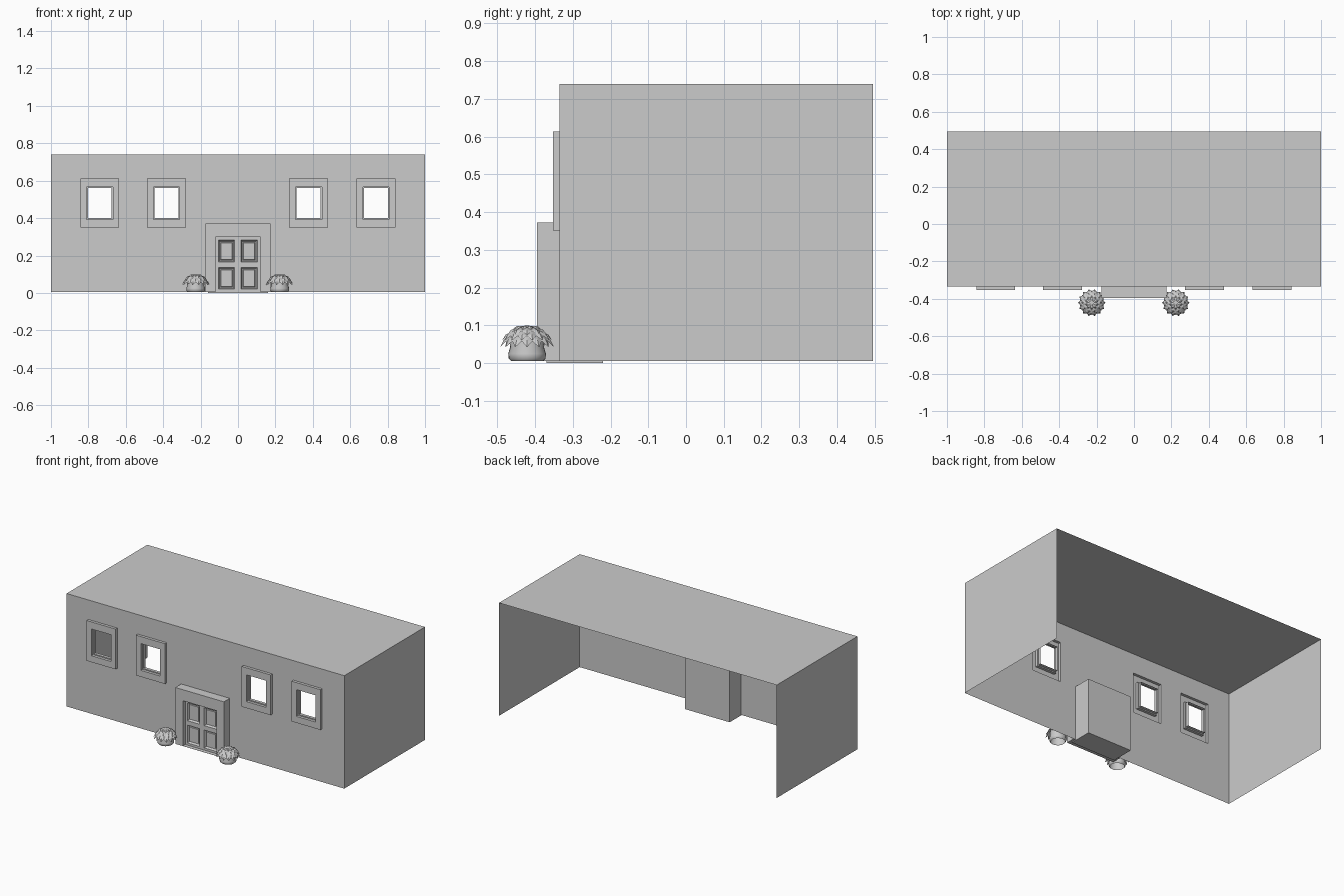
import bpy, bmesh, math

if "Cube" in bpy.data.objects:
    bpy.data.objects.remove(bpy.data.objects["Cube"])

FRONT, BACK, BASE, TOP = -0.335, 0.495, 0.005, 0.74


def finish(name, bm):
    bmesh.ops.remove_doubles(bm, verts=bm.verts, dist=1e-5)
    bmesh.ops.recalc_face_normals(bm, faces=bm.faces)
    mesh = bpy.data.meshes.new(name)
    bm.to_mesh(mesh)
    bm.free()
    obj = bpy.data.objects.new(name, mesh)
    bpy.context.collection.objects.link(obj)
    return obj


def quad(bm, pts):
    bm.faces.new([bm.verts.new(p) for p in pts])


def grid_wall(bm, outer, holes, y):
    """Upright flat panel with rectangular holes (x0, x1, z0, z1)."""
    rects = [outer] + holes
    xs = sorted({v for r in rects for v in r[:2]})
    zs = sorted({v for r in rects for v in r[2:]})
    for xa, xb in zip(xs, xs[1:]):
        for za, zb in zip(zs, zs[1:]):
            cx, cz = (xa + xb) / 2, (za + zb) / 2
            if any(h[0] < cx < h[1] and h[2] < cz < h[3] for h in holes):
                continue
            quad(bm, [(xa, y, za), (xb, y, za), (xb, y, zb), (xa, y, zb)])


def loft(bm, steps, cap=False):
    """Bridge rectangles given as ((x0, x1, z0, z1), y)."""
    loops = [[(r[0], y, r[2]), (r[1], y, r[2]), (r[1], y, r[3]), (r[0], y, r[3])]
             for r, y in steps]
    for a, b in zip(loops, loops[1:]):
        for i in range(4):
            j = (i + 1) % 4
            quad(bm, [a[i], a[j], b[j], b[i]])
    if cap:
        quad(bm, loops[-1])


def rect(cx, cz, hx, hz):
    return (cx - hx, cx + hx, cz - hz, cz + hz)


def grow(r, d):
    return (r[0] - d, r[1] + d, r[2] - d, r[3] + d)


windows = [-0.739, -0.383, 0.378, 0.737]
WZ = 0.482

# house shell: front wall, two sides and roof, open at the back and below
bm = bmesh.new()
holes = [rect(x, WZ, 0.104, 0.131) for x in windows]
holes.append((-0.16, 0.16, BASE, 0.36))
grid_wall(bm, (-1, 1, BASE, TOP), holes, FRONT)
for x in (-1, 1):
    quad(bm, [(x, FRONT, BASE), (x, BACK, BASE), (x, BACK, TOP), (x, FRONT, TOP)])
quad(bm, [(-1, FRONT, TOP), (1, FRONT, TOP), (1, BACK, TOP), (-1, BACK, TOP)])
finish("house_shell", bm)

# window frames with a stepped opening
for i, x in enumerate(windows):
    bm = bmesh.new()
    outer = rect(x, WZ, 0.104, 0.131)
    mid = rect(x, 0.48, 0.070, 0.087)
    inner = rect(x, 0.48, 0.064, 0.08)
    loft(bm, [(outer, FRONT), (outer, -0.353), (mid, -0.353),
              (mid, -0.335), (inner, -0.335), (inner, -0.315)])
    finish(f"window_frame_{i + 1}", bm)

# door surround
bm = bmesh.new()
outer, opening = (-0.175, 0.175, BASE, 0.372), (-0.12, 0.12, 0.006, 0.30)
loft(bm, [(outer, FRONT), (outer, -0.395), (opening, -0.395), (opening, -0.37)])
finish("door_surround", bm)

# door block with four sunken panels
bm = bmesh.new()
slab = (-0.16, 0.16, 0.0, 0.36)
panels = [(a, b, c, d) for a, b in ((-0.105, -0.018), (0.016, 0.103))
          for c, d in ((0.02, 0.136), (0.165, 0.282))]
grid_wall(bm, slab, panels, -0.37)
loft(bm, [(slab, -0.37), (slab, -0.22)], cap=True)
for p in panels:
    loft(bm, [(p, -0.37), (grow(p, -0.006), -0.355), (grow(p, -0.012), -0.355),
              (grow(p, -0.014), -0.36)], cap=True)
finish("door", bm)


# bushes: round base with tiers of drooping pointed leaves
def bush(name, cx, cy):
    bm = bmesh.new()
    seg = 24
    profile = [(0.042, 0.005), (0.049, 0.012), (0.050, 0.025), (0.045, 0.042),
               (0.047, 0.06), (0.043, 0.076), (0.028, 0.09), (0.012, 0.096)]

    def pt(r, a, z):
        return (cx + r * math.cos(a), cy + r * math.sin(a), z)

    rings = [[bm.verts.new(pt(r, 2 * math.pi * k / seg, z)) for k in range(seg)]
             for r, z in profile]
    for a, b in zip(rings, rings[1:]):
        for k in range(seg):
            j = (k + 1) % seg
            bm.faces.new([a[k], a[j], b[j], b[k]]).smooth = True
    bm.faces.new(rings[-1])
    # tier: root radius, root z, shoulder radius, shoulder z, tip radius, tip z
    tiers = [(0.042, 0.078, 0.062, 0.060, 0.073, 0.042),
             (0.036, 0.086, 0.055, 0.074, 0.066, 0.060),
             (0.022, 0.094, 0.043, 0.087, 0.055, 0.075),
             (0.006, 0.099, 0.026, 0.097, 0.039, 0.088)]
    for t, (r0, z0, r1, z1, r2, z2) in enumerate(tiers):
        n = 14 if t < 2 else 10
        w = math.pi / n
        for k in range(n):
            a = 2 * w * (k + 0.5 * (t % 2))
            root = [bm.verts.new(pt(r0, a + s * w, z0)) for s in (-1, 1)]
            side = [bm.verts.new(pt(r1, a + s * w, z1 - 0.002)) for s in (-1, 1)]
            ridge = bm.verts.new(pt(r1 + 0.002, a, z1 + 0.001))
            tip = bm.verts.new(pt(r2, a, z2))
            bm.faces.new([root[0], side[0], ridge])
            bm.faces.new([root[0], ridge, root[1]])
            bm.faces.new([root[1], ridge, side[1]])
            bm.faces.new([side[0], tip, ridge])
            bm.faces.new([ridge, tip, side[1]])
    finish(name, bm)


bush("bush_left", -0.226, -0.421)
bush("bush_right", 0.223, -0.421)
